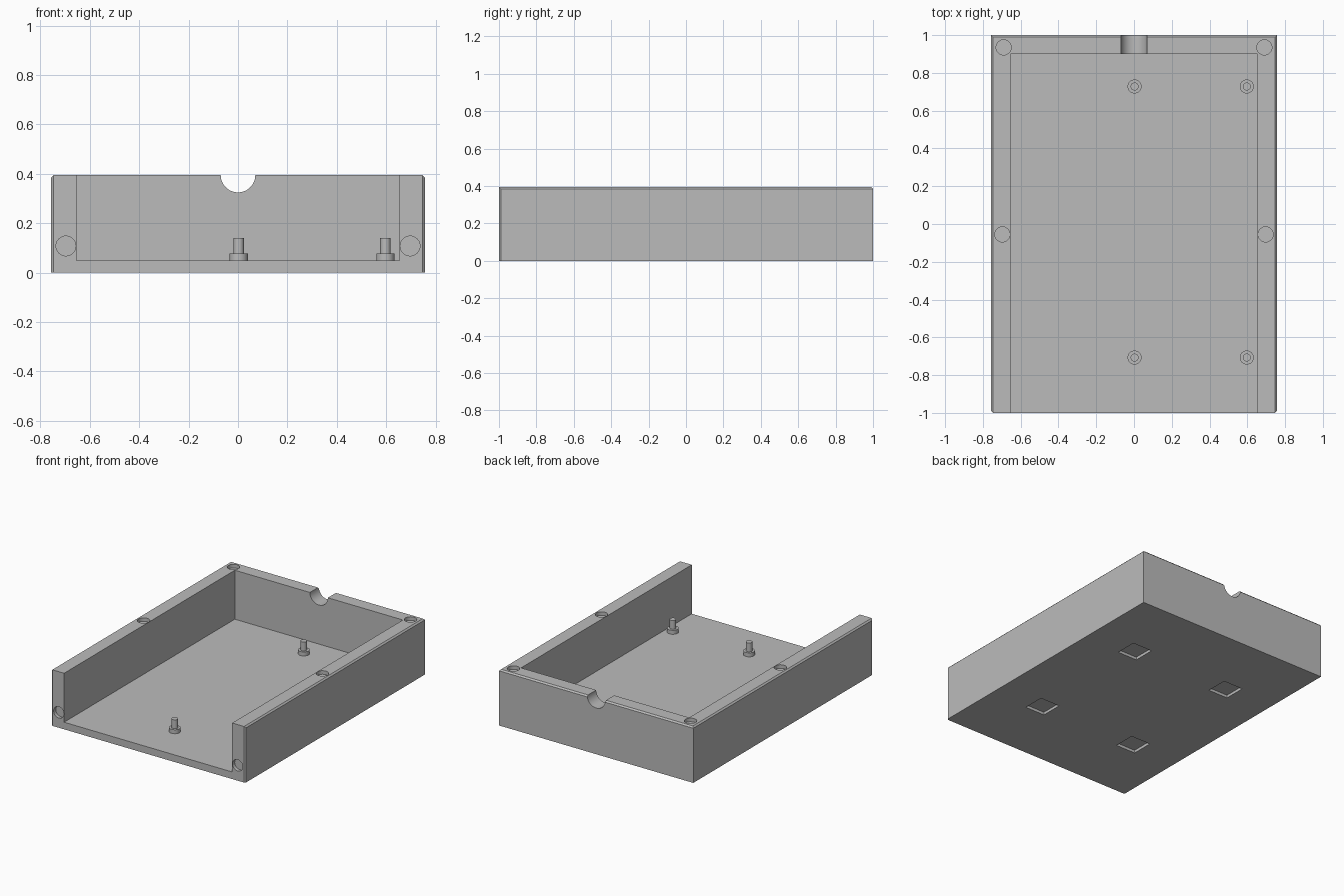
import bpy, bmesh, math
from mathutils import Matrix, Vector

if "Cube" in bpy.data.objects:
    bpy.data.objects.remove(bpy.data.objects["Cube"])

W, D, H = 0.757, 1.0, 0.395        # half width, half depth, height
INNER_X, BACK_Y, FLOOR = 0.655, 0.90, 0.05
CHAMFER = 0.01

grey = bpy.data.materials.new("plain grey")
grey.diffuse_color = (0.5, 0.5, 0.5, 1)
grey.use_nodes = True
grey.node_tree.nodes["Principled BSDF"].inputs["Base Color"].default_value = grey.diffuse_color


def make_object(name, bm):
    mesh = bpy.data.meshes.new(name)
    bm.to_mesh(mesh)
    bm.free()
    mesh.materials.append(grey)
    obj = bpy.data.objects.new(name, mesh)
    bpy.context.collection.objects.link(obj)
    return obj


def add_box(bm, lo, hi):
    lo, hi = Vector(lo), Vector(hi)
    m = Matrix.Translation((lo + hi) / 2) @ Matrix.Diagonal((*(hi - lo), 1))
    bmesh.ops.create_cube(bm, size=1, matrix=m)


def add_cylinder(bm, centre, r, length, along_y=False, segments=40):
    m = Matrix.Translation(centre)
    if along_y:
        m = m @ Matrix.Rotation(math.pi / 2, 4, 'X')
    bmesh.ops.create_cone(bm, cap_ends=True, segments=segments, radius1=r,
                          radius2=r, depth=length, matrix=m)


def shade(obj):
    bpy.ops.object.select_all(action='DESELECT')
    bpy.context.view_layer.objects.active = obj
    obj.select_set(True)
    bpy.ops.object.shade_smooth_by_angle(angle=math.radians(30))


# Solid block, chamfered on the outer top edges and the front corners
bm = bmesh.new()
add_box(bm, (-W, -D, 0), (W, D, H))


def is_chamfered(edge):
    a, b = (v.co for v in edge.verts)
    mid = (a + b) / 2
    top = mid.z > H - 0.01 and mid.y > -D + 0.01
    front_corner = mid.y < -D + 0.01 and abs(mid.x) > W - 0.01 and 0.1 < mid.z < 0.3
    return top or front_corner


bmesh.ops.bevel(bm, geom=[e for e in bm.edges if is_chamfered(e)],
                offset=CHAMFER, segments=1, affect='EDGES')
tray = make_object("tray", bm)

# Main cavity, open at the top and front
cavity = bmesh.new()
add_box(cavity, (-INNER_X, -1.2, FLOOR), (INNER_X, BACK_Y, 0.6))

# Round cable notch in the back wall
notch = bmesh.new()
add_cylinder(notch, (0, 0.98, H), 0.07, 0.26, along_y=True, segments=48)

# Shallow round magnet pockets and square foot recesses
pockets = bmesh.new()
POCKET = 0.025
for s in (-1, 1):
    for x, y in ((0.69, 0.935), (0.697, -0.055)):
        add_cylinder(pockets, (s * x, y, H), 0.04, 2 * POCKET)
    add_cylinder(pockets, (s * 0.697, -D, 0.108), 0.04, 2 * POCKET, along_y=True)
    for t in (-1, 1):
        x, y, h = s * 0.387, t * 0.47, 0.077
        add_box(pockets, (x - h, y - h, -0.02), (x + h, y + h, 0.02))

# Cut the tray
for name, bm in (("cavity_cutter", cavity), ("notch_cutter", notch),
                 ("pocket_cutter", pockets)):
    cutter = make_object(name, bm)
    cutter.hide_render = True
    mod = tray.modifiers.new(name, 'BOOLEAN')
    mod.operation, mod.solver, mod.object = 'DIFFERENCE', 'EXACT', cutter
    bpy.context.view_layer.objects.active = tray
    bpy.ops.object.modifier_apply(modifier=name)
    bpy.data.objects.remove(cutter)
shade(tray)

# Stepped mounting posts on the floor
for i, (x, y) in enumerate(((0.003, 0.728), (0.597, 0.728),
                            (0.003, -0.707), (0.597, -0.707))):
    bm = bmesh.new()
    profile = ((0.037, FLOOR - 0.005), (0.037, 0.078), (0.021, 0.078), (0.021, 0.14))
    pts = [(0, profile[0][1]), *profile, (0, profile[-1][1])]
    verts = [bm.verts.new((r, 0, z)) for r, z in pts]
    edges = [bm.edges.new(p) for p in zip(verts, verts[1:])]
    bmesh.ops.spin(bm, geom=verts + edges, cent=(0, 0, 0), axis=(0, 0, 1),
                   angle=2 * math.pi, steps=32, use_duplicate=False)
    bmesh.ops.remove_doubles(bm, verts=bm.verts, dist=1e-5)
    bmesh.ops.recalc_face_normals(bm, faces=bm.faces)
    bmesh.ops.translate(bm, verts=bm.verts, vec=(x, y, 0))
    shade(make_object(f"mounting_post_{i + 1}", bm))
